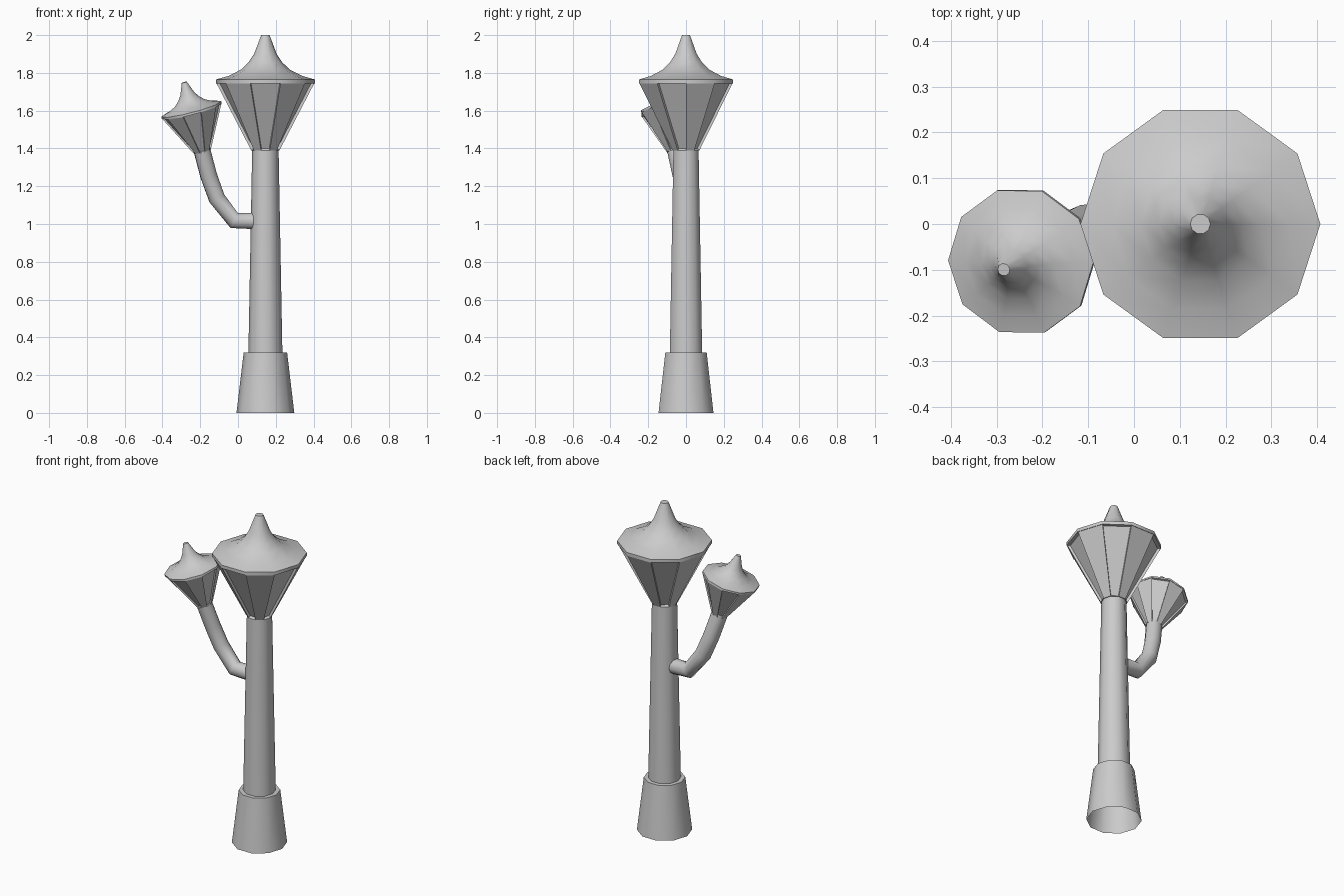
import bpy, bmesh, math
from mathutils import Vector, Matrix

if "Cube" in bpy.data.objects:
    bpy.data.objects.remove(bpy.data.objects["Cube"])

SIDES = 10
AXIS_X = 0.145


def lathe(bm, profile, cap_top=False, cap_bottom=False):
    """Revolve (radius, z) points around z; returns the faces of each band."""
    rings = [[bm.verts.new((r * math.cos(2 * math.pi * i / SIDES),
                            r * math.sin(2 * math.pi * i / SIDES), z))
              for i in range(SIDES)] for r, z in profile]
    bands = []
    for a, b in zip(rings, rings[1:]):
        bands.append([bm.faces.new((a[i], a[(i + 1) % SIDES], b[(i + 1) % SIDES], b[i]))
                      for i in range(SIDES)])
    if cap_top:
        bm.faces.new(rings[-1])
    if cap_bottom:
        bm.faces.new(rings[0][::-1])
    return bands


def finish(bm, name, matrix):
    bm.normal_update()
    mesh = bpy.data.meshes.new(name)
    bm.to_mesh(mesh)
    bm.free()
    ob = bpy.data.objects.new(name, mesh)
    bpy.context.collection.objects.link(ob)
    ob.matrix_world = matrix
    bpy.ops.object.select_all(action='DESELECT')
    ob.select_set(True)
    bpy.context.view_layer.objects.active = ob
    bpy.ops.object.shade_smooth_by_angle(angle=math.radians(40))
    return ob


def lantern(prefix, matrix):
    # flared lantern body, every second pane recessed
    bm = bmesh.new()
    panes = lathe(bm, [(0.075, 0), (0.259, 0.355)], cap_bottom=True)[0]
    bm.normal_update()
    bmesh.ops.inset_individual(bm, faces=panes[1::2], thickness=0.003,
                               depth=-0.015, use_even_offset=True)
    finish(bm, prefix + "_lantern_panes", matrix)
    # concave roof with a thin rim and a blunt tip
    bm = bmesh.new()
    lathe(bm, [(0.262, 0.355), (0.262, 0.375), (0.195, 0.394), (0.13, 0.427),
               (0.09, 0.465), (0.06, 0.51), (0.027, 0.597), (0.022, 0.61)],
          cap_top=True, cap_bottom=True)
    finish(bm, prefix + "_lantern_roof", matrix)


# base and pole, open underneath
bm = bmesh.new()
lathe(bm, [(0.153, 0), (0.115, 0.32), (0.09, 0.32), (0.07, 1.39)])
finish(bm, "base_and_pole", Matrix.Translation((AXIS_X, 0, 0)))

# main lantern on the pole
lantern("main", Matrix.Translation((AXIS_X, 0, 1.39)))

# small lantern, tilted outward on the side arm
foot = Vector((-0.189, -0.054, 1.384))
axis = Vector((-0.25, -0.12, 0.96)).normalized()
tilt = Vector((0, 0, 1)).rotation_difference(axis).to_matrix().to_4x4()
lantern("side", Matrix.Translation(foot) @ tilt @ Matrix.Scale(0.625, 4))

# bent side arm
path = [(0.12, 0, 1.015), (-0.02, 0, 1.018), (-0.112, -0.004, 1.136),
        (-0.155, -0.025, 1.255), tuple(foot + axis * 0.01)]
curve = bpy.data.curves.new("side_arm", 'CURVE')
curve.dimensions = '3D'
curve.bevel_depth = 0.046
curve.bevel_resolution = 3
curve.use_fill_caps = True
spline = curve.splines.new('POLY')
spline.points.add(len(path) - 1)
for p, co in zip(spline.points, path):
    p.co = (*co, 1)
spline.use_smooth = True
bpy.context.collection.objects.link(bpy.data.objects.new("side_arm", curve))
